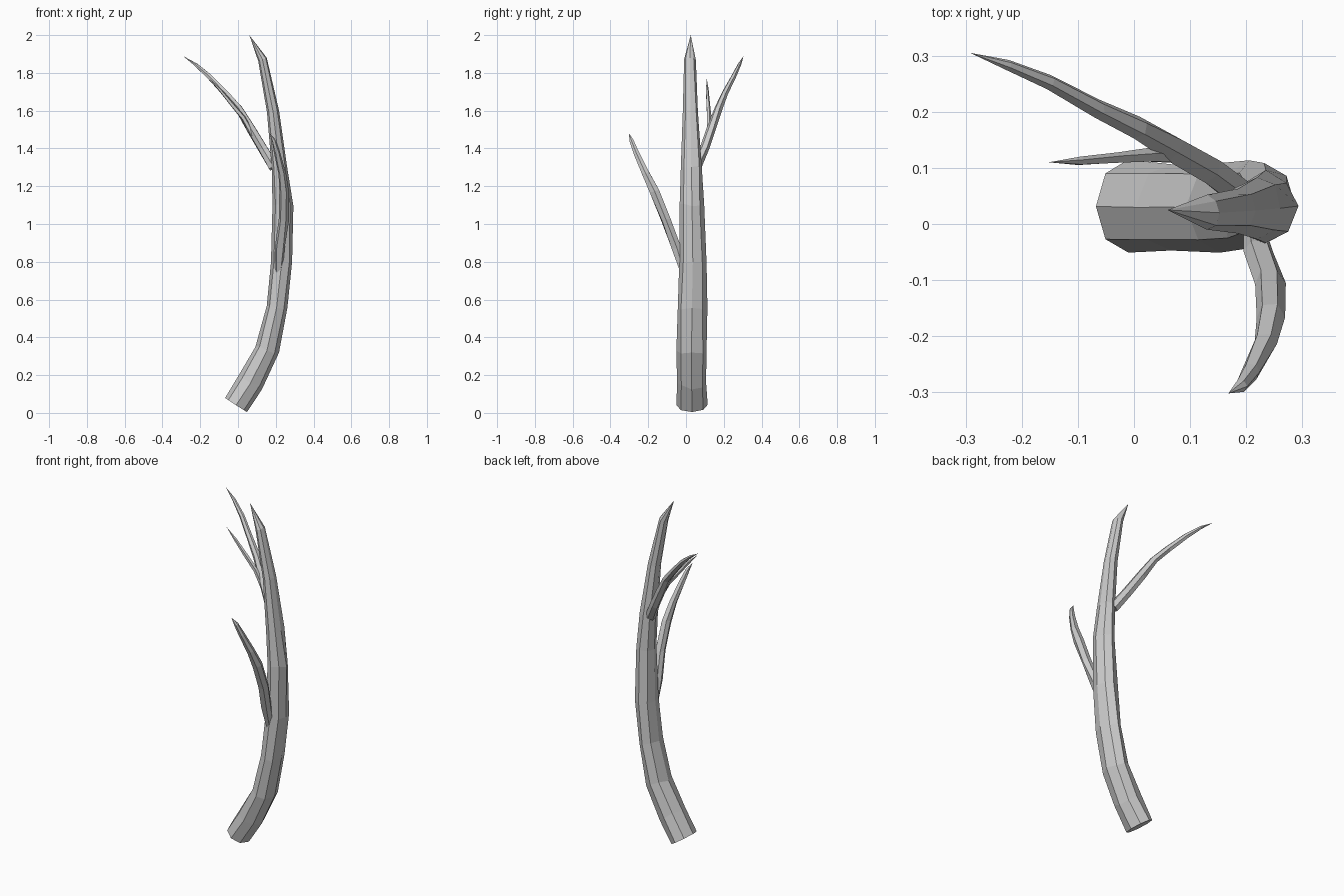
import bpy, bmesh, math, random
from mathutils import Vector

random.seed(4)

def limb(name, stations, sides, jitter, ref):
    """Faceted tapering tube; station = (x, y, z, radius_a, radius_b). Last station is a point."""
    bm = bmesh.new()
    pts = [Vector(s[:3]) for s in stations]
    rings = []
    for i, s in enumerate(stations[:-1]):
        t = (pts[i + 1] - pts[max(i - 1, 0)]).normalized()
        b = t.cross(Vector(ref)).normalized()
        a = b.cross(t).normalized()
        ring = []
        for k in range(sides):
            ang = 2 * math.pi * k / sides
            m = 1 + (random.uniform(-jitter, jitter) if i else 0)
            slide = random.uniform(-jitter, jitter) * s[3] * 2 if i else 0
            ring.append(bm.verts.new(pts[i] + a * math.cos(ang) * s[3] * m
                                     + b * math.sin(ang) * s[4] * m + t * slide))
        rings.append(ring)
    for r0, r1 in zip(rings, rings[1:]):
        for k in range(sides):
            n = (k + 1) % sides
            bm.faces.new((r0[k], r0[n], r1[n], r1[k]))
    tip = bm.verts.new(pts[-1])
    for k in range(sides):
        bm.faces.new((rings[-1][k], rings[-1][(k + 1) % sides], tip))
    bm.faces.new(rings[0][::-1])
    bmesh.ops.recalc_face_normals(bm, faces=bm.faces[:])
    me = bpy.data.meshes.new(name)
    bm.to_mesh(me)
    bm.free()
    ob = bpy.data.objects.new(name, me)
    bpy.context.collection.objects.link(ob)
    return ob

# Curved main trunk with a slanted cut base
limb("trunk", [
    (-0.01, 0.032, 0.042, 0.069, 0.083),
    (0.07, 0.03, 0.165, 0.072, 0.081),
    (0.155, 0.03, 0.335, 0.061, 0.081),
    (0.205, 0.031, 0.56, 0.053, 0.078),
    (0.232, 0.036, 0.80, 0.058, 0.073),
    (0.235, 0.032, 1.10, 0.055, 0.062),
    (0.220, 0.028, 1.30, 0.043, 0.056),
    (0.185, 0.024, 1.60, 0.034, 0.040),
    (0.130, 0.020, 1.87, 0.025, 0.031),
    (0.06, 0.025, 2.0, 0, 0)], 8, 0.07, (1, 0, 0))

# Front branch
limb("front_branch", [
    (0.215, -0.01, 0.74, 0.020, 0.020),
    (0.222, -0.05, 0.88, 0.030, 0.028),
    (0.240, -0.105, 1.02, 0.027, 0.026),
    (0.242, -0.165, 1.17, 0.025, 0.026),
    (0.232, -0.215, 1.27, 0.021, 0.020),
    (0.208, -0.265, 1.38, 0.016, 0.015),
    (0.190, -0.288, 1.44, 0.012, 0.011),
    (0.168, -0.302, 1.48, 0, 0)], 6, 0.16, (1, 0, 0))

# Long rear branch
limb("rear_branch", [
    (0.190, 0.055, 1.30, 0.026, 0.030),
    (0.130, 0.100, 1.40, 0.025, 0.027),
    (0.065, 0.137, 1.51, 0.024, 0.025),
    (0.005, 0.170, 1.61, 0.021, 0.022),
    (-0.065, 0.205, 1.69, 0.017, 0.019),
    (-0.150, 0.252, 1.78, 0.014, 0.015),
    (-0.225, 0.283, 1.845, 0.009, 0.009),
    (-0.292, 0.305, 1.89, 0, 0)], 6, 0.12, (0, 1, 0))

# Thin twig off the rear branch
limb("twig", [
    (0.085, 0.120, 1.46, 0.014, 0.014),
    (0.030, 0.122, 1.56, 0.013, 0.013),
    (-0.030, 0.118, 1.63, 0.010, 0.011),
    (-0.095, 0.112, 1.71, 0.008, 0.008),
    (-0.152, 0.110, 1.77, 0, 0)], 5, 0.12, (0, 1, 0))
